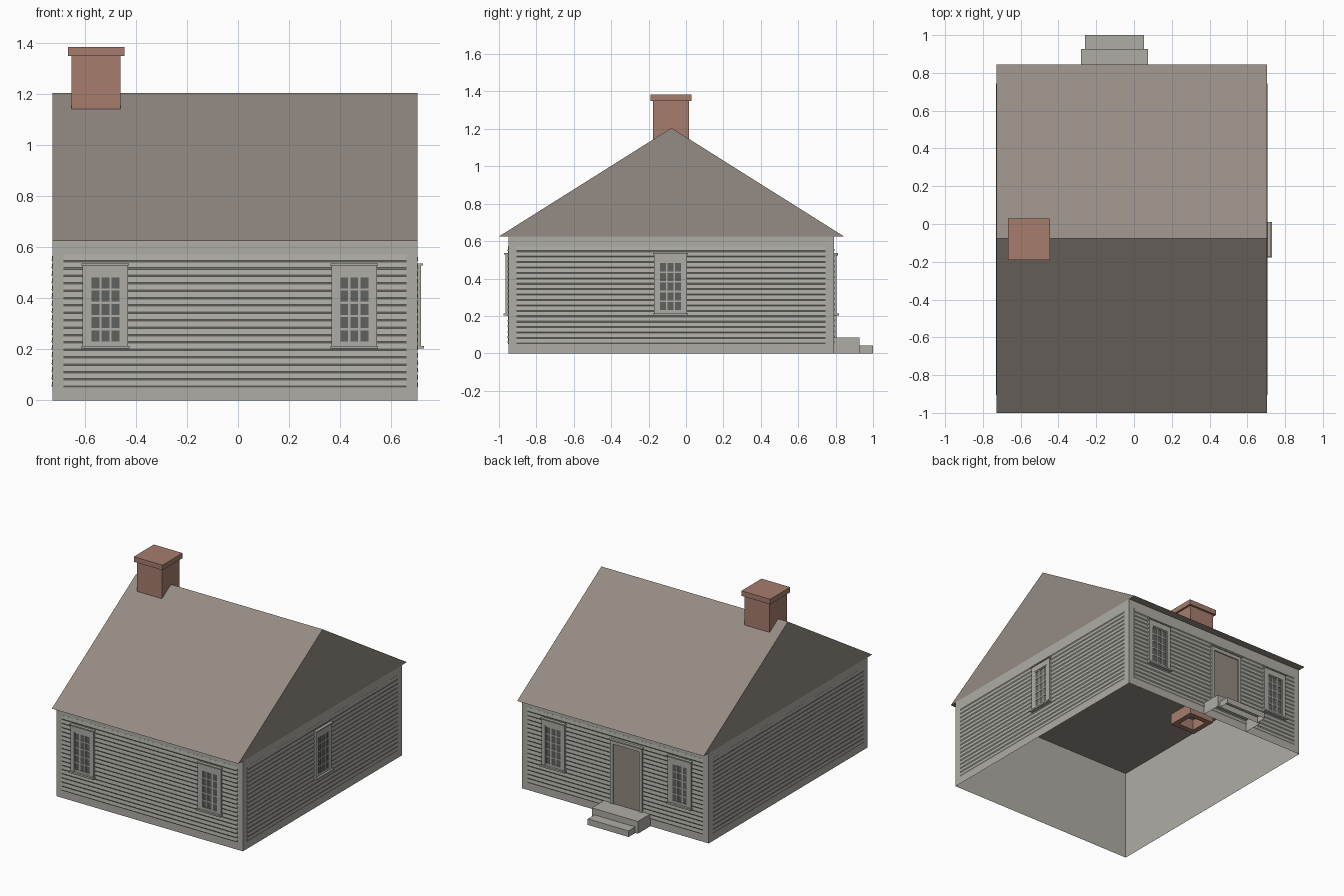
import bpy, bmesh
from math import radians
from mathutils import Matrix, Vector

old = bpy.data.objects.get("Cube")
if old:
    bpy.data.objects.remove(old)


def material(name, rgb):
    m = bpy.data.materials.new(name)
    m.use_nodes = True
    m.diffuse_color = (*rgb, 1)
    m.node_tree.nodes["Principled BSDF"].inputs["Base Color"].default_value = (*rgb, 1)
    return m


PAINT = material("grey paint", (0.42, 0.415, 0.375))
ROOF = material("brown shingle", (0.3, 0.258, 0.23))
DOOR = material("brown door", (0.29, 0.25, 0.22))
BRICK = material("red brick", (0.38, 0.205, 0.155))
GLASS = material("dark glass", (0.115, 0.122, 0.112))

# House centre, half sizes and eave height
CX, CY, HX, HY, EAVE = -0.012, -0.08, 0.715, 0.87, 0.625


def finish(bm, name, mat, matrix=None):
    if matrix:
        bm.transform(matrix)
    mesh = bpy.data.meshes.new(name)
    bm.to_mesh(mesh)
    bm.free()
    mesh.materials.append(mat)
    obj = bpy.data.objects.new(name, mesh)
    bpy.context.collection.objects.link(obj)
    return obj


def add_box(bm, x, y, z, skip=()):
    """Box from (min, max) ranges; faces whose normal is in skip are left out."""
    verts = bmesh.ops.create_cube(bm, size=1)["verts"]
    for v in verts:
        v.co = Vector([r[0] if c < 0 else r[1] for r, c in zip((x, y, z), v.co)])
    faces = {f for v in verts for f in v.link_faces}
    gone = []
    for f in faces:
        f.normal_update()
        if any(f.normal.dot(Vector(n)) > 0.9 for n in skip):
            gone.append(f)
    if gone:
        bmesh.ops.delete(bm, geom=gone, context="FACES")


def boxes(name, mat, parts, matrix=None, skip=()):
    bm = bmesh.new()
    for p in parts:
        add_box(bm, *p, skip=skip)
    return finish(bm, name, mat, matrix)


def extrude_profile(name, mat, points, x0, x1, matrix=None):
    """Extrude a closed (y, z) profile along x."""
    bm = bmesh.new()
    face = bm.faces.new([bm.verts.new((x0, y, z)) for y, z in points])
    ext = bmesh.ops.extrude_face_region(bm, geom=[face])["geom"]
    bmesh.ops.translate(bm, vec=(x1 - x0, 0, 0),
                        verts=[g for g in ext if isinstance(g, bmesh.types.BMVert)])
    bmesh.ops.recalc_face_normals(bm, faces=bm.faces)
    return finish(bm, name, mat, matrix)


def wall_frame(angle, half):
    """Local frame of a wall: x along it, -y outward, y = 0 on its surface."""
    return (Matrix.Translation((CX, CY, 0)) @ Matrix.Rotation(radians(angle), 4, "Z")
            @ Matrix.Translation((0, -half, 0)))


WALLS = {"front": wall_frame(0, HY), "left": wall_frame(90, HX),
         "back": wall_frame(180, HY), "right": wall_frame(-90, HX)}
UP, DOWN = (0, 0, 1), (0, 0, -1)

# Wall shell, open below and closed above by the roof
boxes("walls", PAINT, [((CX - HX, CX + HX), (CY - HY, CY + HY), (0, EAVE))],
      skip=(UP, DOWN))

# Lapped siding on every wall
BOARD, COUNT, LAP = 0.029, 18, 0.004
for side, frame in WALLS.items():
    profile = [(0, 0.05)]
    for i in range(COUNT):
        z = 0.05 + i * BOARD
        profile += [(-LAP, z + 0.006), (-0.0005, z + BOARD)]
    profile.append((0, 0.05 + COUNT * BOARD))
    reach = 0.673 if side in ("front", "back") else 0.825
    extrude_profile(side + "_siding", PAINT, profile, -reach, reach, frame)


def window(name, frame, u):
    m = frame @ Matrix.Translation((u, 0, 0))
    w, bottom, top = 0.055, 0.231, 0.482
    outer = 0.089
    # Casing, sill and head
    boxes(name + "_casing", PAINT, [
        ((-outer, -w - 0.006), (-0.015, 0), (0.213, 0.53)),
        ((w + 0.006, outer), (-0.015, 0), (0.213, 0.53)),
        ((-w - 0.006, w + 0.006), (-0.015, 0), (top + 0.008, 0.53)),
        ((-0.094, 0.094), (-0.027, 0), (0.203, 0.214)),
        ((-0.093, 0.093), (-0.022, 0), (0.529, 0.537))], m)
    # Sash bars, three panes wide and five high
    bar = 0.0085
    pw, ph = (2 * w - 2 * bar) / 3, (top - bottom - 4 * bar) / 5
    bars = [((-w - 0.006, -w), (-0.012, 0), (0.214, top + 0.008)),
            ((w, w + 0.006), (-0.012, 0), (0.214, top + 0.008)),
            ((-w, w), (-0.012, 0), (0.214, bottom)),
            ((-w, w), (-0.012, 0), (top, top + 0.008))]
    for i in range(2):
        x = -w + (i + 1) * pw + i * bar
        bars.append(((x, x + bar), (-0.011, -0.006), (bottom, top)))
    for i in range(4):
        z = bottom + (i + 1) * ph + i * bar
        bars.append(((-w, w), (-0.0105, -0.006), (z, z + bar)))
    boxes(name + "_sash", PAINT, bars, m)
    boxes(name + "_glass", GLASS, [((-w, w), (-0.008, -0.001), (bottom, top))], m)


for side, u in (("front", -0.508), ("front", 0.468), ("left", -0.003),
                ("back", -0.468), ("back", 0.5)):
    window(f"{side}_window_{'a' if u < 0 else 'b'}", WALLS[side], u)

# Back door with its casing
door = WALLS["back"] @ Matrix.Translation((0.091, 0, 0))
boxes("door_casing", PAINT, [
    ((-0.122, -0.1), (-0.015, 0), (0.085, 0.525)),
    ((0.1, 0.122), (-0.015, 0), (0.085, 0.525)),
    ((-0.1, 0.1), (-0.015, 0), (0.5, 0.525)),
    ((-0.128, 0.128), (-0.022, 0), (0.524, 0.533))], door)
boxes("door_panel", DOOR, [((-0.1, 0.1), (-0.008, 0), (0.085, 0.5))], door)

# Hollow back steps
boxes("back_steps", PAINT, [
    ((-0.28, 0.073), (0.79, 0.927), (0, 0.085)),
    ((-0.26, 0.053), (0.927, 1.0), (0, 0.042))], skip=(DOWN,))

# Gabled roof
extrude_profile("roof", ROOF, [(-1.0, EAVE), (0.845, EAVE), (-0.0775, 1.205)],
                CX - HX, CX + HX)

# Chimney shaft, hollow at its foot, with a wider cap
KX, KY, S, H = -0.556, -0.08, 0.096, 0.06
foot = (0.55, 0.64)
boxes("chimney_foot", BRICK, [
    ((KX - S, KX - H), (KY - S, KY + S), foot),
    ((KX + H, KX + S), (KY - S, KY + S), foot),
    ((KX - H, KX + H), (KY - S, KY - H), foot),
    ((KX - H, KX + H), (KY + H, KY + S), foot)])
boxes("chimney_shaft", BRICK, [((KX - S, KX + S), (KY - S, KY + S), (0.64, 1.35))])
boxes("chimney_cap", BRICK, [((KX - 0.11, KX + 0.11), (KY - 0.11, KY + 0.11), (1.35, 1.385))])
